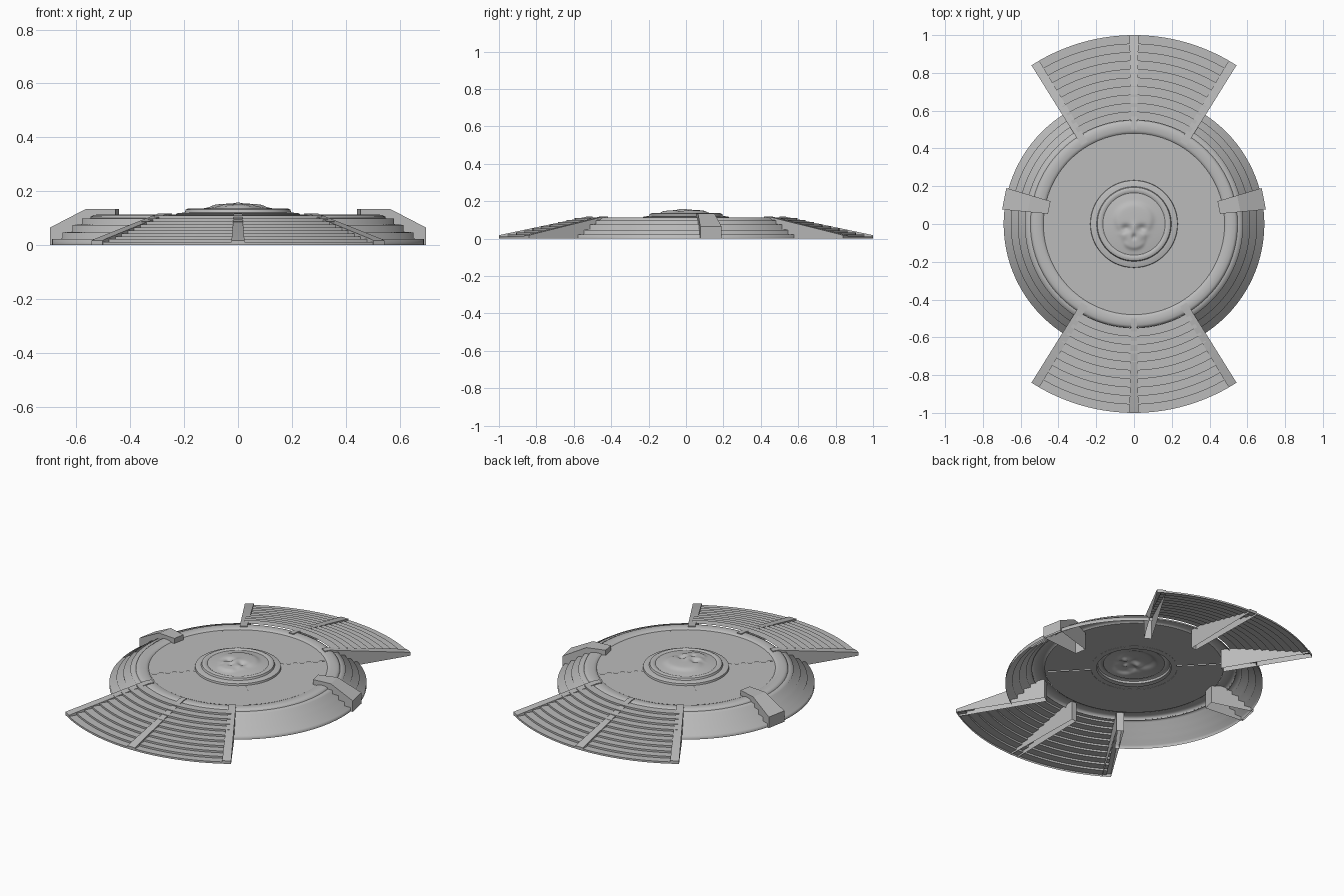
import bpy, bmesh, math
from math import radians, cos, sin, exp, hypot

cube = bpy.data.objects.get("Cube")
if cube:
    bpy.data.objects.remove(cube, do_unlink=True)

GREY = (0.5, 0.5, 0.5, 1.0)
stone = bpy.data.materials.new("plain grey")
stone.use_nodes = True
stone.diffuse_color = GREY
stone.node_tree.nodes["Principled BSDF"].inputs["Base Color"].default_value = GREY


def finish(bm, name, sharp=30):
    """Turn a bmesh into a named object, smooth with edges sharp above an angle."""
    mesh = bpy.data.meshes.new(name)
    bm.to_mesh(mesh)
    bm.free()
    mesh.materials.append(stone)
    mesh.shade_smooth()
    if sharp:
        mesh.set_sharp_from_angle(angle=radians(sharp))
    obj = bpy.data.objects.new(name, mesh)
    bpy.context.scene.collection.objects.link(obj)
    return obj


def lathe(name, profile, start=0, end=360, steps=96, sharp=30, height=None):
    """Sweep an (r, z) profile, listed from outside in, about the z axis."""
    bm = bmesh.new()
    rows = []
    for i in range(steps + 1):
        a = radians(start + (end - start) * i / steps)
        row = []
        for r, z in profile:
            x, y = r * cos(a), r * sin(a)
            row.append(bm.verts.new((x, y, height(x, y) if height else z)))
        rows.append(row)
    for a, b in zip(rows, rows[1:]):
        for j in range(len(profile) - 1):
            bm.faces.new((a[j], b[j], b[j + 1], a[j + 1]))
    bmesh.ops.remove_doubles(bm, verts=bm.verts, dist=1e-5)
    return finish(bm, name, sharp)


def radial_block(name, profile, half_in, half_out, angle):
    """Open-bottomed block whose (r, z) outline runs along a radius and widens outwards."""
    bm = bmesh.new()
    r_out, r_in = profile[0][0], profile[-1][0]
    sides = []
    for s in (-1, 1):
        side = []
        for r, z in profile:
            t = (r - r_in) / (r_out - r_in)
            w = s * (half_in + (half_out - half_in) * t)
            a = radians(angle)
            side.append(bm.verts.new((r * cos(a) - w * sin(a), r * sin(a) + w * cos(a), z)))
        sides.append(side)
    right, left = sides
    for i in range(len(profile) - 1):
        bm.faces.new((right[i], left[i], left[i + 1], right[i + 1]))
    bm.faces.new(right)
    bm.faces.new(left[::-1])
    return finish(bm, name, 20)


# Stepped side tiers, left and right
tiers = [(0.69, 0), (0.69, 0.022), (0.652, 0.024), (0.652, 0.047), (0.615, 0.05),
         (0.615, 0.075), (0.578, 0.078), (0.578, 0.098), (0.548, 0.1)]
for side, mid in (("left", 0), ("right", 180)):
    lathe(side + "_tiers", tiers, mid - 58.5, mid + 58.5, 48, sharp=0)

# Rounded rim round the floor
lathe("rim", [(0.55, 0.095), (0.547, 0.106), (0.535, 0.112), (0.515, 0.114),
              (0.495, 0.112), (0.483, 0.108), (0.48, 0.104)], sharp=0)

# Floor quarters with sunken seams between them
for k in range(4):
    a = 45 + 90 * k
    lathe(f"floor_quarter_{k + 1}", [(0.48, 0.105), (0.2, 0.105)], a + 0.3, a + 89.7, 24)
    lathe(f"floor_seam_{k + 1}", [(0.48, 0.102), (0.2, 0.102)], a - 0.5, a + 0.5, 1)

# Fan stairs, front and back
STEPS, TREAD, RISE = 10, 0.045, 0.011
stairs = []
for i in range(STEPS):
    r = 1 - i * TREAD
    stairs += [(r, i * RISE), (r, (i + 1) * RISE)]
stairs.append((1 - STEPS * TREAD, STEPS * RISE))

rib = [(1, 0), (1, 0.018), (0.98, 0.023), (0.53, 0.118), (0.5, 0.118), (0.5, 0)]
for place, mid in (("front", 270), ("back", 90)):
    lathe(place + "_stairs", stairs, mid - 31.5, mid + 31.5, 32)
    for part, offset in (("first", -31.5), ("middle", 0), ("last", 31.5)):
        half_in = 0.015 if part == "middle" else 0.02
        radial_block(f"{place}_{part}_rib", rib, half_in, 0.024, mid + offset)

# Side buttresses
buttress = [(0.7, 0), (0.7, 0.065), (0.565, 0.135), (0.457, 0.135), (0.457, 0)]
for side, angle in (("left", 11), ("right", 169)):
    radial_block(side + "_buttress", buttress, 0.034, 0.058, angle)

# Central plinth rings
lathe("centre_plinth", [(0.232, 0.104), (0.23, 0.116), (0.222, 0.119), (0.198, 0.121),
                        (0.194, 0.132), (0.185, 0.136), (0.172, 0.135), (0.165, 0.131)], steps=64)


def bump(x, y, cx, cy, wx, wy):
    return exp(-((x - cx) / wx) ** 2 - ((y - cy) / wy) ** 2)


def medallion(x, y):
    """Shallow dome with a skull in relief; the face looks up, chin to the front."""
    r = hypot(x, y)
    z = 0.131 + 0.014 * (1 - (r / 0.165) ** 2)
    x = abs(x)
    cranium = hypot(x / 0.1, (y - 0.025) / 0.085)
    jaw = hypot(x / 0.062, (y + 0.075) / 0.058)
    z += 0.01 / (1 + exp(14 * (min(cranium, jaw) - 1)))
    z += 0.005 * bump(x, y, 0, -0.02, 0.018, 0.03)
    z += 0.003 * bump(x, y, 0.065, -0.055, 0.02, 0.014)
    z -= 0.014 * bump(x, y, 0.043, -0.022, 0.024, 0.019)
    z -= 0.010 * bump(x, y, 0, -0.068, 0.011, 0.014)
    z -= 0.004 * bump(x, y, 0.05, -0.09, 0.015, 0.018)
    return z


rings = [(0.165 * (1 - i / 32), 0) for i in range(33)]
lathe("skull_medallion", rings, steps=96, sharp=0, height=medallion)
